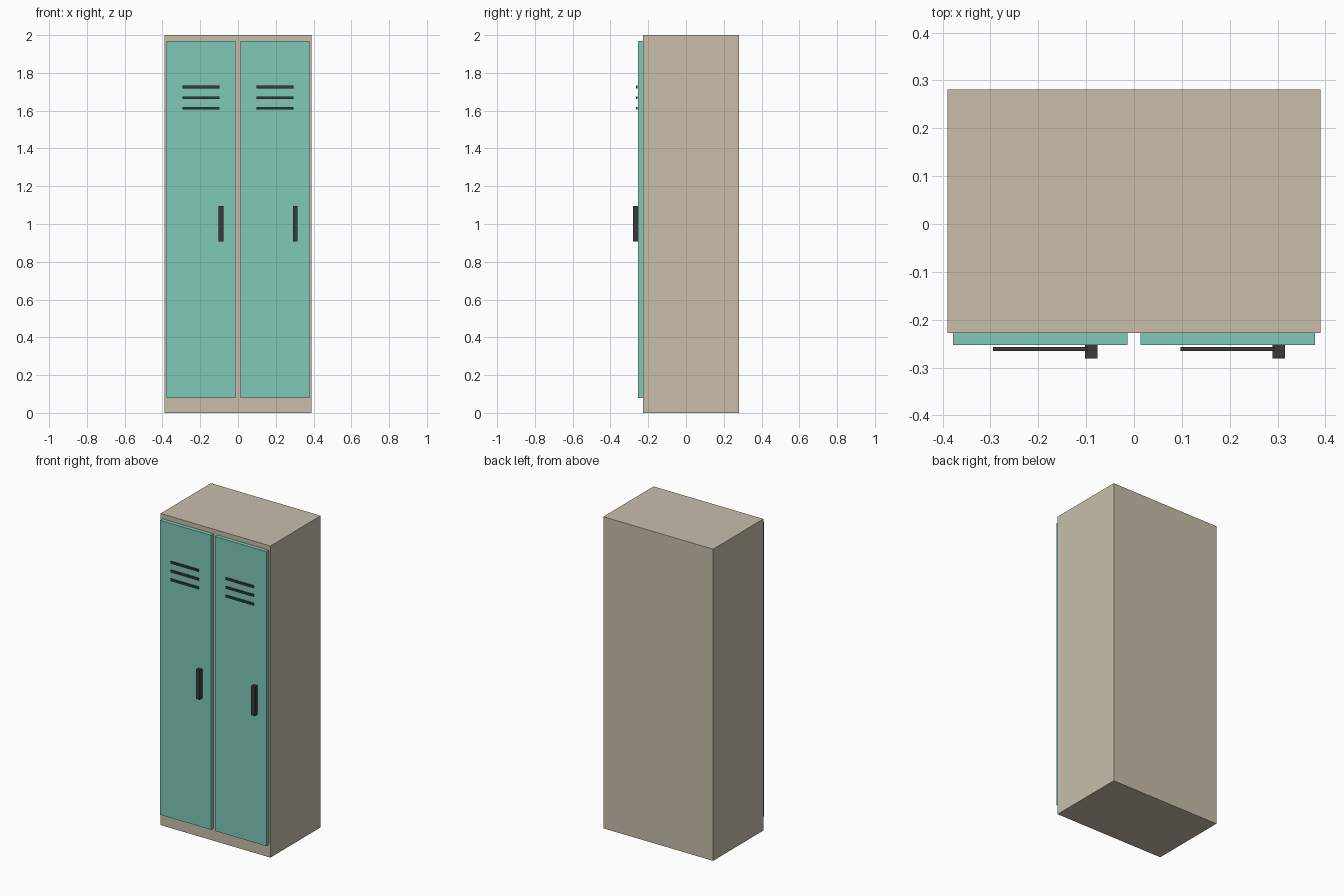
import bpy

if "Cube" in bpy.data.objects:
    bpy.data.objects.remove(bpy.data.objects["Cube"])


def material(name, rgb):
    # sRGB 0-255 to linear
    m = bpy.data.materials.new(name)
    lin = [((c / 255 + 0.055) / 1.055) ** 2.4 for c in rgb]
    m.diffuse_color = (*lin, 1)
    m.use_nodes = True
    m.node_tree.nodes["Principled BSDF"].inputs["Base Color"].default_value = m.diffuse_color
    return m


beige = material("beige_metal", (200, 190, 171))
teal = material("teal_paint", (126, 202, 184))
dark = material("dark_grey", (58, 58, 60))


def box(name, centre, size, mat):
    bpy.ops.mesh.primitive_cube_add(size=1, location=centre)
    ob = bpy.context.object
    ob.name = name
    ob.scale = size
    bpy.ops.object.transform_apply(location=False, rotation=False, scale=True)
    ob.data.materials.append(mat)
    return ob


# cabinet body
box("cabinet_body", (0, 0.027, 1), (0.78, 0.509, 2), beige)

for side, x in (("left", -0.196), ("right", 0.196)):
    # door panel
    box(side + "_door", (x, -0.24, 1.025), (0.364, 0.026, 1.89), teal)
    # pull handle
    box(side + "_handle", (x + 0.107, -0.267, 1.002), (0.026, 0.028, 0.188), dark)
    # vent slats near the top
    for i in range(3):
        box(f"{side}_vent_{i + 1}", (x, -0.261, 1.725 - 0.056 * i),
            (0.198, 0.008, 0.014), dark)
